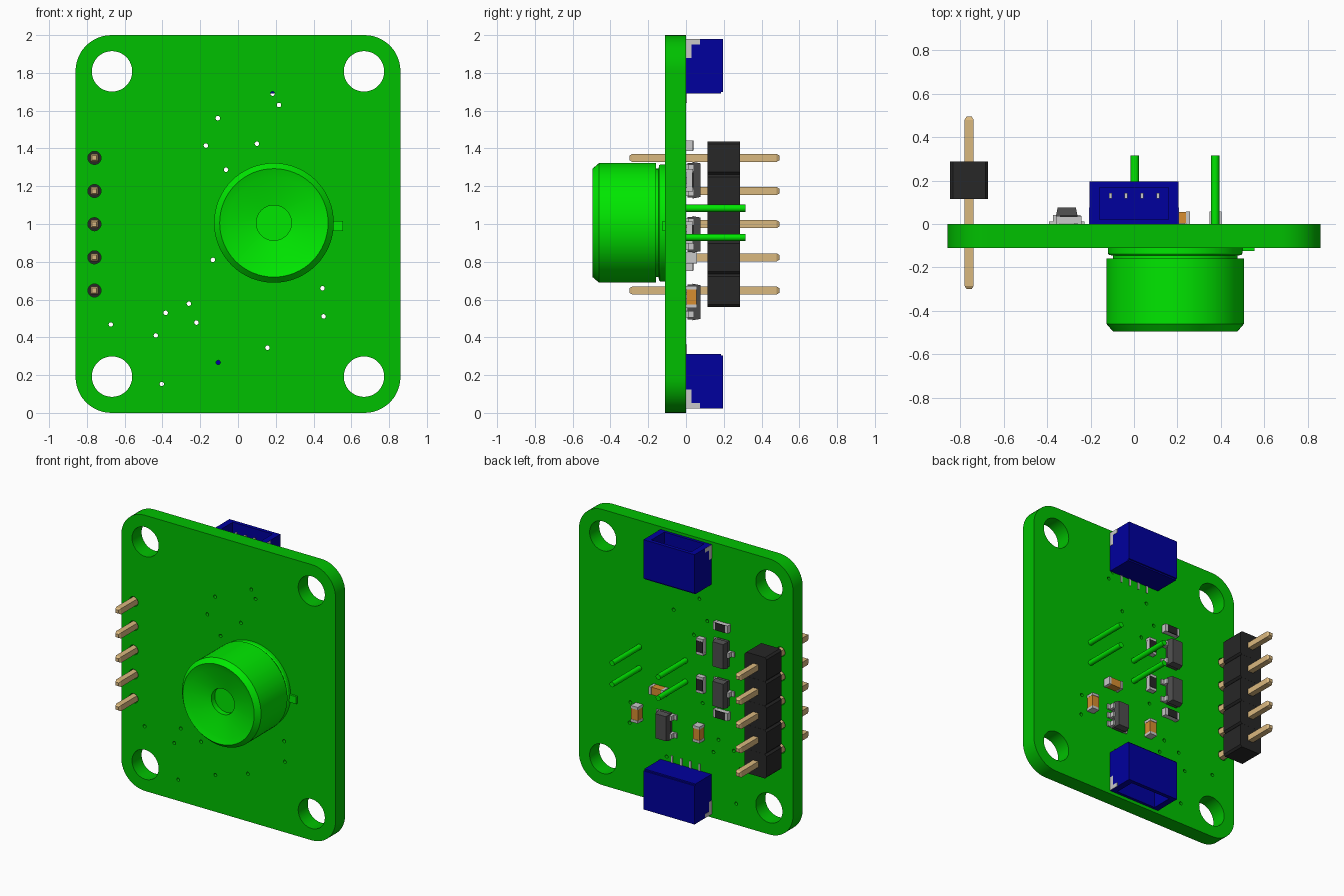
import bpy, bmesh, math

if "Cube" in bpy.data.objects:
    bpy.data.objects.remove(bpy.data.objects["Cube"])

def material(name, r, g, b):
    m = bpy.data.materials.new(name)
    m.diffuse_color = (r, g, b, 1)
    m.use_nodes = True
    m.node_tree.nodes["Principled BSDF"].inputs["Base Color"].default_value = m.diffuse_color
    return m

GREEN = material("board green", 0.0, 0.53, 0.0)
BRIGHT = material("sensor green", 0.0, 0.80, 0.0)
BLUE = material("connector blue", 0.0, 0.0, 0.34)
GOLD = material("pin gold", 0.70, 0.48, 0.21)
BLACK = material("header black", 0.02, 0.02, 0.02)
DARK = material("chip grey", 0.075, 0.075, 0.075)
METAL = material("terminal grey", 0.58, 0.58, 0.58)
ORANGE = material("capacitor orange", 0.68, 0.27, 0.03)

def finish(name, bm, mats, smooth=False):
    bmesh.ops.recalc_face_normals(bm, faces=bm.faces)
    me = bpy.data.meshes.new(name)
    bm.to_mesh(me)
    bm.free()
    for m in mats:
        me.materials.append(m)
    ob = bpy.data.objects.new(name, me)
    bpy.context.collection.objects.link(ob)
    if smooth:
        shade(ob)
    return ob

def shade(ob):
    bpy.ops.object.select_all(action='DESELECT')
    ob.select_set(True)
    bpy.context.view_layer.objects.active = ob
    bpy.ops.object.shade_smooth_by_angle(angle=math.radians(25))

def loft(bm, rings, mat=0):
    """Skin equal-length rings of points and cap both ends."""
    vs = [[bm.verts.new(p) for p in ring] for ring in rings]
    n = len(vs[0])
    faces = [bm.faces.new(vs[0]), bm.faces.new(vs[-1])]
    for a, b in zip(vs, vs[1:]):
        faces += [bm.faces.new((a[i], a[(i + 1) % n], b[(i + 1) % n], b[i])) for i in range(n)]
    for f in faces:
        f.material_index = mat

def circle(r, cx, cz, segs, phase=0.0):
    return [(cx + r * math.cos(phase + 2 * math.pi * i / segs),
             cz + r * math.sin(phase + 2 * math.pi * i / segs)) for i in range(segs)]

def lathe(name, profile, cx, cz, segs, mat, phase=0.0):
    """Turn (radius, y) points about an axis running front to back."""
    bm = bmesh.new()
    loft(bm, [[(x, y, z) for x, z in circle(r, cx, cz, segs, phase)] for r, y in profile])
    return finish(name, bm, [mat], segs > 8)

def box(bm, x0, x1, y0, y1, z0, z1, mat=0, taper=0.0):
    def rect(y, t):
        return [(x0 + t, y, z0 + t), (x1 - t, y, z0 + t), (x1 - t, y, z1 - t), (x0 + t, y, z1 - t)]
    loft(bm, [rect(y0, 0), rect(y1, taper)], mat)

# Circuit board: rounded outline with mounting, pin and via holes
PIN_X, PIN_Z = -0.76, [0.648 + 0.1755 * i for i in range(5)]
W, R = 0.86, 0.19
outline = []
for k, (cx, cz) in enumerate([(W - R, 2 - R), (R - W, 2 - R), (R - W, R), (W - R, R)]):
    for i in range(13):
        a = math.pi / 2 * (k + i / 12)
        outline.append((cx + R * math.cos(a), cz + R * math.sin(a)))
loops = [outline]
loops += [circle(0.107, x, z, 48) for x in (-0.667, 0.667) for z in (0.192, 1.808)]
loops += [circle(0.035, PIN_X, z, 20) for z in PIN_Z]
vias = [(0.183, 1.69), (0.217, 1.63), (-0.107, 1.56), (-0.17, 1.415), (0.10, 1.425), (-0.063, 1.287),
        (-0.133, 0.81), (-0.26, 0.578), (-0.383, 0.53), (-0.22, 0.478), (-0.435, 0.41), (-0.673, 0.468),
        (0.447, 0.66), (0.453, 0.511), (0.156, 0.345), (-0.105, 0.267), (-0.403, 0.153)]
loops += [circle(0.012, x, z, 12) for x, z in vias]
cu = bpy.data.curves.new("circuit_board", 'CURVE')
cu.dimensions, cu.fill_mode, cu.extrude = '2D', 'BOTH', 0.055
for pts in loops:
    sp = cu.splines.new('POLY')
    sp.points.add(len(pts) - 1)
    for p, (x, z) in zip(sp.points, pts):
        p.co = (x, z, 0, 1)
    sp.use_cyclic_u = True
cu.materials.append(GREEN)
board = bpy.data.objects.new("circuit_board", cu)
board.location.y = -0.055
board.rotation_euler.x = math.pi / 2
bpy.context.collection.objects.link(board)
bpy.ops.object.select_all(action='DESELECT')
board.select_set(True)
bpy.context.view_layer.objects.active = board
bpy.ops.object.convert(target='MESH')
shade(board)

# Sensor can: flange, neck groove, barrel, chamfered rim, dished front and aperture
SX, SZ = 0.19, 1.006
lathe("sensor_can", [(0.31, -0.108), (0.31, -0.135), (0.305, -0.143), (0.287, -0.145), (0.287, -0.158),
                     (0.317, -0.158), (0.317, -0.46), (0.287, -0.495), (0.243, -0.478),
                     (0.093, -0.445), (0.093, -0.405)], SX, SZ, 64, BRIGHT)
bm = bmesh.new()
box(bm, 0.47, 0.555, -0.125, -0.108, 0.963, 1.016)
finish("sensor_tab", bm, [BRIGHT])
for x in (SX - 0.186, SX + 0.184):
    for z in (SZ - 0.077, SZ + 0.077):
        lathe("sensor_leg", [(0.019, -0.02), (0.019, 0.315)], x, z, 16, BRIGHT)

# Pin header: five chamfered black blocks with square pins
q = math.sqrt(2)
for z in PIN_Z:
    h, c = 0.0875, 0.013
    octagon = [(h, c - h), (h, h - c), (h - c, h), (c - h, h), (-h, h - c), (-h, c - h), (c - h, -h), (h - c, -h)]
    bm = bmesh.new()
    loft(bm, [[(PIN_X + x, y, z + d) for x, d in octagon] for y in (0.115, 0.287)])
    finish("header_block", bm, [BLACK])
    lathe("header_pin", [(0.012 * q, -0.3), (0.021 * q, -0.285), (0.021 * q, 0.48), (0.012 * q, 0.495)],
          PIN_X, z, 4, GOLD, math.pi / 4)

# Blue connectors: open sockets facing the top and bottom board edges
def connector(name, flip):
    bm = bmesh.new()
    box(bm, -0.205, 0.205, 0, 0.185, 1.69, 1.70)
    box(bm, -0.205, 0.205, 0, 0.195, 1.70, 1.76)
    box(bm, -0.205, 0.205, 0.168, 0.195, 1.76, 1.98)
    box(bm, -0.165, 0.165, 0, 0.02, 1.76, 1.98)
    for s in (-1, 1):
        xs = sorted((s * 0.16, s * 0.205))
        box(bm, *xs, 0, 0.168, 1.76, 1.98)
        xs = sorted((s * 0.2, s * 0.207))
        box(bm, *xs, 0, 0.075, 1.95, 1.979, 1)
        box(bm, *xs, 0, 0.03, 1.88, 1.95, 1)
    for i in range(4):
        x = -0.109 + 0.073 * i
        box(bm, x - 0.007, x + 0.007, 0.118, 0.142, 1.75, 1.93, 1)   # contact
        box(bm, x - 0.007, x + 0.007, 0, 0.005, 1.64, 1.70, 1)       # solder tail
    if flip:
        for v in bm.verts:
            v.co.z = 2.003 - v.co.z
    finish(name, bm, [BLUE, METAL])

connector("top_connector", False)
connector("bottom_connector", True)

# Chips: tapered body with bent leads on each side
def chip(name, x, z, left, right):
    bm = bmesh.new()
    box(bm, x - 0.05, x + 0.05, 0.035, 0.077, z - 0.097, z + 0.097, 0, 0.008)
    box(bm, x - 0.044, x + 0.044, 0.008, 0.035, z - 0.092, z + 0.092)
    for s, offsets in ((-1, left), (1, right)):
        for d in offsets:
            for a, b, y0, y1 in ((0.055, 0.082, 0, 0.012), (0.035, 0.063, 0, 0.042)):
                xs = sorted((x + s * a, x + s * b))
                box(bm, *xs, y0, y1, z + d - 0.018, z + d + 0.018, 1)
    finish(name, bm, [DARK, METAL])

chip("upper_transistor", -0.31, 1.232, (0,), (-0.065, 0.065))
chip("lower_transistor", -0.31, 0.945, (0,), (-0.065, 0.065))
chip("regulator_chip", 0.15, 0.587, (-0.065, 0.065), (-0.065, 0, 0.065))

# Resistors and capacitors: body between two metal end caps
def two_terminal(name, x, z, upright, resistor):
    bm = bmesh.new()
    L, e, w, h = 0.059, 0.04, 0.028, 0.036 if resistor else 0.058
    def part(a, b, wid, y0, y1, mat):
        if upright:
            box(bm, x - wid, x + wid, y0, y1, z + a, z + b, mat)
        else:
            box(bm, x + a, x + b, y0, y1, z - wid, z + wid, mat)
    part(-L, -e, w, 0, h, 1)
    part(e, L, w, 0, h, 1)
    part(-e, e, w - 0.001, 0.002, h - 0.003, 0)
    if resistor:
        part(-e, e, w - 0.001, h - 0.004, h + 0.003, 2)   # dark top coating
    finish(name, bm, [METAL if resistor else ORANGE, METAL, BLACK])

for x, z, up in ((-0.3, 1.415, 0), (-0.133, 1.232, 1), (-0.133, 0.955, 1), (-0.3, 0.78, 0)):
    two_terminal("resistor", x, z, up, True)
for x, z, up in ((0.2, 0.82, 0), (0.375, 0.613, 1), (-0.12, 0.602, 1)):
    two_terminal("capacitor", x, z, up, False)
